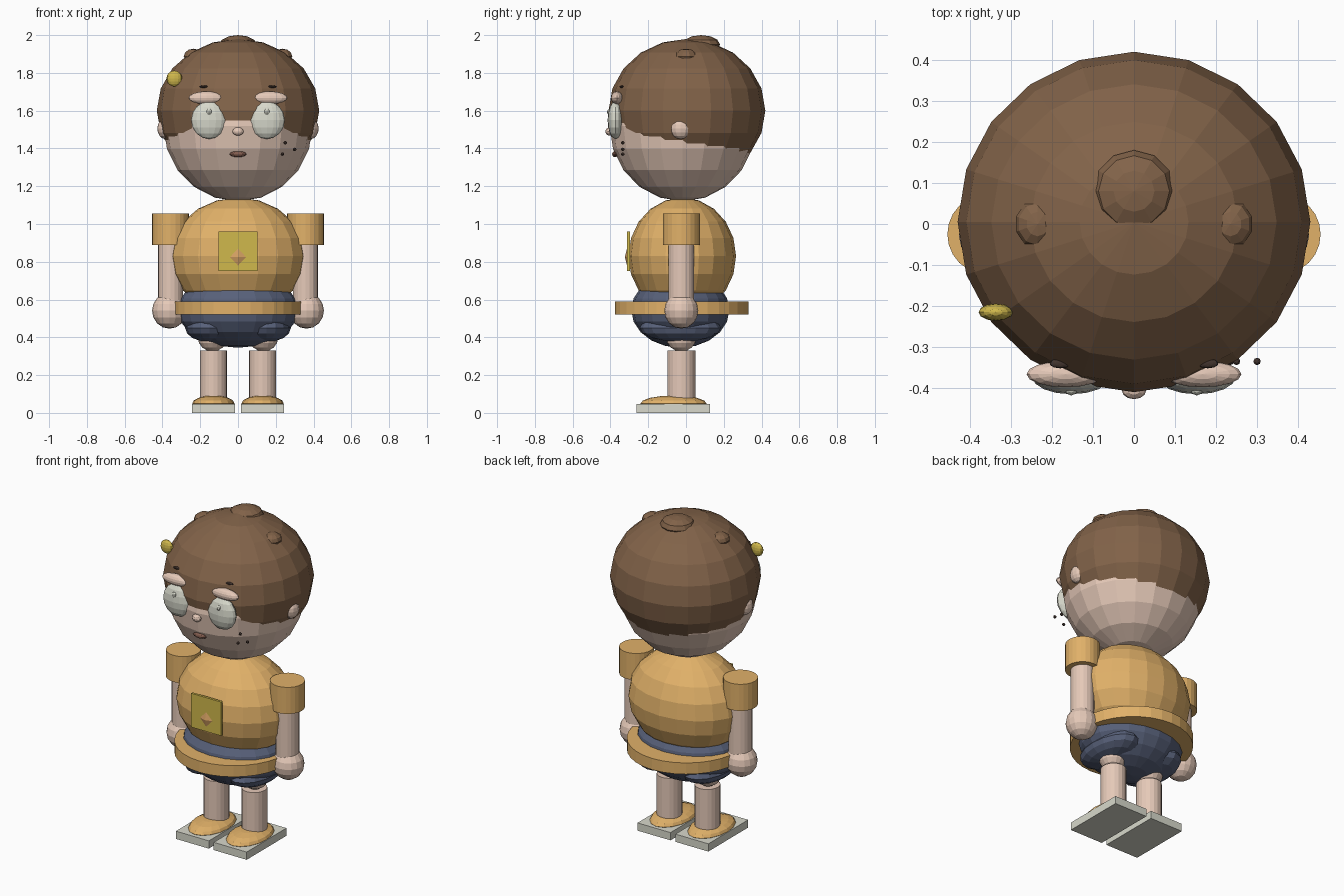
import bpy
from mathutils import Matrix, Vector
import bmesh

if "Cube" in bpy.data.objects:
    bpy.data.objects.remove(bpy.data.objects["Cube"])


def lin(c):
    c /= 255
    return c / 12.92 if c <= 0.04045 else ((c + 0.055) / 1.055) ** 2.4


def material(name, r, g, b):
    m = bpy.data.materials.new(name)
    m.diffuse_color = (lin(r), lin(g), lin(b), 1)
    m.use_nodes = True
    m.node_tree.nodes["Principled BSDF"].inputs["Base Color"].default_value = m.diffuse_color
    return m


HAIR = material("brown hair", 130, 99, 73)
SKIN = material("skin", 229, 201, 184)
ORANGE = material("orange cloth", 225, 177, 105)
BLUE = material("dark blue cloth", 88, 97, 122)
YELLOW = material("yellow", 208, 184, 76)
WHITE = material("off white", 216, 217, 204)
DARK = material("dark brown", 66, 52, 46)
LIPS = material("lip brown", 130, 92, 78)
TAN = material("tan badge", 212, 160, 98)


def finish(bm, name, mat, loc, scale):
    bmesh.ops.transform(bm, verts=bm.verts,
                        matrix=Matrix.Translation(Vector(loc)) @ Matrix.Diagonal((*scale, 1)))
    bmesh.ops.recalc_face_normals(bm, faces=bm.faces)
    mesh = bpy.data.meshes.new(name)
    bm.to_mesh(mesh)
    bm.free()
    mesh.materials.append(mat)
    ob = bpy.data.objects.new(name, mesh)
    bpy.context.collection.objects.link(ob)
    return ob


def ball(name, mat, loc, radii, seg=16, rings=8):
    bm = bmesh.new()
    bmesh.ops.create_uvsphere(bm, u_segments=seg, v_segments=rings, radius=1)
    return finish(bm, name, mat, loc, radii)


def tube(name, mat, x, y, z0, z1, rx, ry, seg=24):
    bm = bmesh.new()
    bmesh.ops.create_cone(bm, cap_ends=True, segments=seg, radius1=1, radius2=1, depth=1)
    return finish(bm, name, mat, (x, y, (z0 + z1) / 2), (rx, ry, z1 - z0))


def box(name, mat, lo, hi):
    bm = bmesh.new()
    bmesh.ops.create_cube(bm, size=1)
    lo, hi = Vector(lo), Vector(hi)
    return finish(bm, name, mat, (lo + hi) / 2, hi - lo)


# Head and hair
ball("head", SKIN, (0, -0.018, 1.52), (0.395, 0.387, 0.40), 20, 10)
ball("hair", HAIR, (0, 0.005, 1.6), (0.43, 0.415, 0.38), 20, 10)
ball("hair_crown", HAIR, (0, 0.08, 1.95), (0.1, 0.1, 0.05), 12, 6)
ball("hair_clip", YELLOW, (-0.337, -0.215, 1.77), (0.042, 0.021, 0.042), 12, 8)

# Face centre
ball("nose", SKIN, (0, -0.405, 1.49), (0.03, 0.022, 0.022), 12, 6)
ball("mouth", LIPS, (0, -0.375, 1.37), (0.045, 0.016, 0.016), 12, 6)
for i, (x, z) in enumerate([(0.25, 1.43), (0.30, 1.395), (0.235, 1.37)]):
    ball(f"freckle_{i}", DARK, (x, -0.335, z), (0.009, 0.009, 0.009), 8, 6)

# Torso, trousers and hoop belt
ball("torso", ORANGE, (0, -0.02, 0.83), (0.36, 0.285, 0.31), 20, 10)
ball("trousers", BLUE, (0, -0.03, 0.545), (0.32, 0.26, 0.2), 20, 10)
tube("belt", ORANGE, 0, -0.022, 0.52, 0.59, 0.342, 0.353, 32)
box("chest_patch", YELLOW, (-0.103, -0.312, 0.75), (0.103, -0.297, 0.96))
ball("chest_badge", TAN, (0, -0.312, 0.825), (0.042, 0.012, 0.045), 4, 2)

# Mirrored parts
for side, s in (("left", -1), ("right", 1)):
    ball(f"{side}_hair_bump", HAIR, (s * 0.235, 0, 1.888), (0.055, 0.06, 0.04), 10, 6)
    ball(f"{side}_ear", SKIN, (s * 0.385, -0.028, 1.505), (0.042, 0.055, 0.055), 12, 8)
    ball(f"{side}_eye", WHITE, (s * 0.153, -0.373, 1.55), (0.095, 0.042, 0.1))
    ball(f"{side}_pupil", WHITE, (s * 0.153, -0.404, 1.593), (0.016, 0.014, 0.017), 8, 6)
    ball(f"{side}_eyelid", SKIN, (s * 0.167, -0.366, 1.668), (0.095, 0.032, 0.034))
    ball(f"{side}_eyebrow", DARK, (s * 0.18, -0.34, 1.727), (0.026, 0.012, 0.007), 10, 6)

    # Arms
    tube(f"{side}_sleeve", ORANGE, s * 0.357, -0.025, 0.89, 1.055, 0.098, 0.098)
    tube(f"{side}_arm", SKIN, s * 0.357, -0.025, 0.55, 0.95, 0.066, 0.068, 20)
    ball(f"{side}_hand", SKIN, (s * 0.363, -0.025, 0.541), (0.092, 0.09, 0.095))

    # Legs and shoes
    ball(f"{side}_trouser_leg", BLUE, (s * 0.15, -0.03, 0.45), (0.13, 0.215, 0.075))
    ball(f"{side}_thigh", SKIN, (s * 0.135, -0.025, 0.4), (0.078, 0.08, 0.075))
    tube(f"{side}_leg", SKIN, s * 0.13, -0.025, 0.04, 0.33, 0.072, 0.074, 20)
    ball(f"{side}_shoe", ORANGE, (s * 0.13, -0.066, 0.05), (0.112, 0.175, 0.042))
    box(f"{side}_sole", WHITE, (s * 0.13 - 0.113, -0.262, 0), (s * 0.13 + 0.113, 0.128, 0.048))
